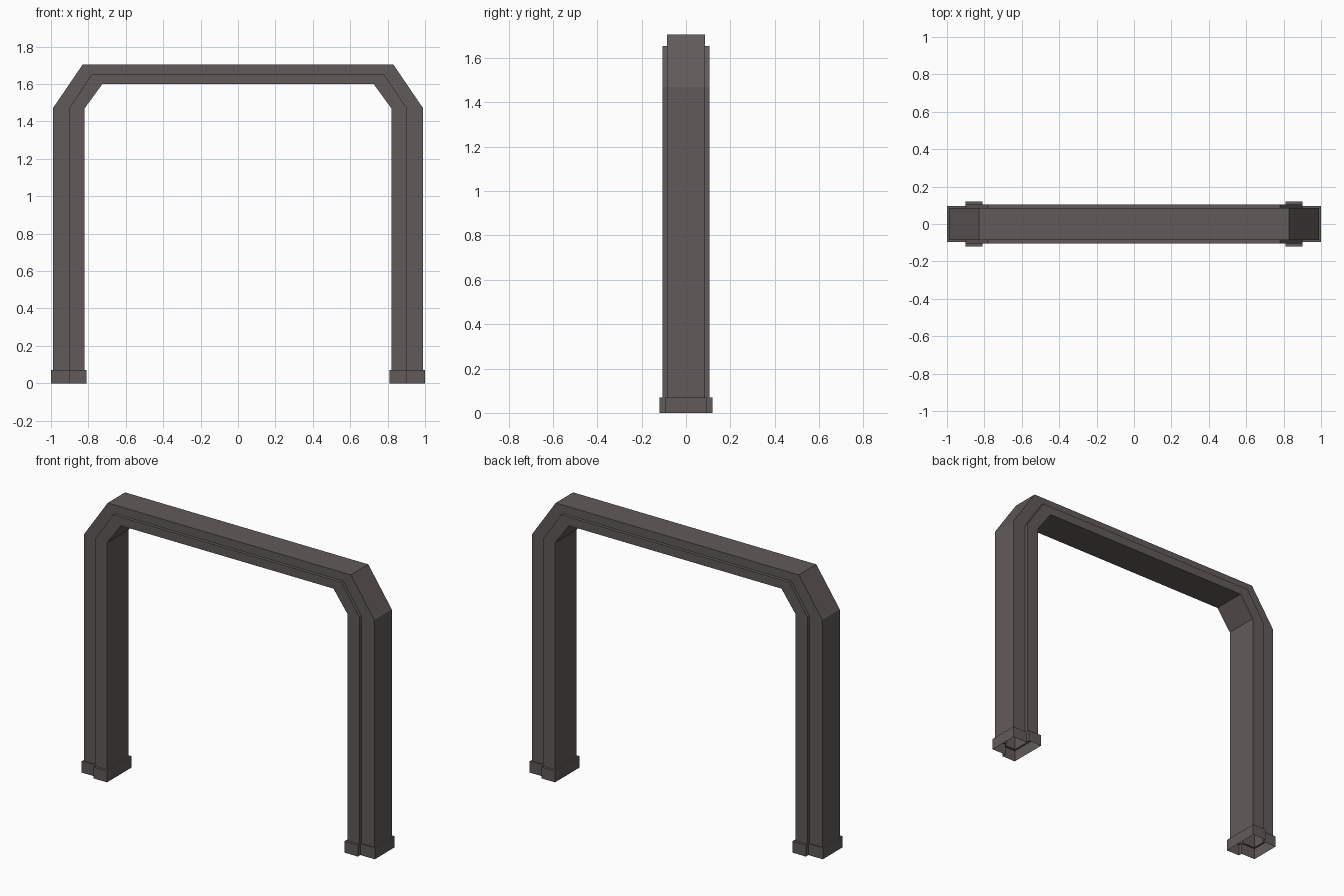
import bpy, bmesh

if "Cube" in bpy.data.objects:
    bpy.data.objects.remove(bpy.data.objects["Cube"])

mat = bpy.data.materials.new("dark warm grey")
mat.diffuse_color = (0.122, 0.102, 0.101, 1)
mat.use_nodes = True
mat.node_tree.nodes["Principled BSDF"].inputs["Base Color"].default_value = mat.diffuse_color

# Stations up the right side: (inner, mid, outer) as (x, z), then half depths
# of the wide inner band and the narrow outer band
FOOT, LEG = (0.12, 0.095), (0.105, 0.085)
half = [
    ([(0.81, 0.0), (0.902, 0.0), (1.0, 0.0)], FOOT),
    ([(0.81, 0.07), (0.902, 0.07), (1.0, 0.07)], FOOT),
    ([(0.82, 0.07), (0.902, 0.07), (0.99, 0.07)], LEG),
    ([(0.82, 1.47), (0.902, 1.47), (0.99, 1.47)], LEG),
    ([(0.725, 1.60), (0.78, 1.653), (0.83, 1.705)], LEG),
]
# Mirror the stations to run down the left side
stations = half + [([(-x, z) for x, z in pts], d) for pts, d in reversed(half)]


def ring(bm, pts, depth):
    """Stepped cross-section: wide inner band, narrow outer band."""
    (ix, iz), (mx, mz), (ox, oz) = pts
    wide, narrow = depth
    side = [(ix, wide, iz), (mx, wide, mz), (mx, narrow, mz), (ox, narrow, oz)]
    loop = side + [(x, -y, z) for x, y, z in reversed(side)]
    return [bm.verts.new(c) for c in loop]


# Arch frame with feet, swept through the stations, open underneath
bm = bmesh.new()
rings = [ring(bm, p, d) for p, d in stations]
for a, b in zip(rings, rings[1:]):
    n = len(a)
    for i in range(n):
        j = (i + 1) % n
        bm.faces.new((a[i], a[j], b[j], b[i]))
bmesh.ops.recalc_face_normals(bm, faces=bm.faces)
# Make sure the top beam faces outward
top = max(bm.faces, key=lambda f: f.calc_center_median().z)
if top.normal.z < 0:
    bmesh.ops.reverse_faces(bm, faces=bm.faces)
mesh = bpy.data.meshes.new("arch_frame")
bm.to_mesh(mesh)
bm.free()
mesh.materials.append(mat)
bpy.context.collection.objects.link(bpy.data.objects.new("arch_frame", mesh))
